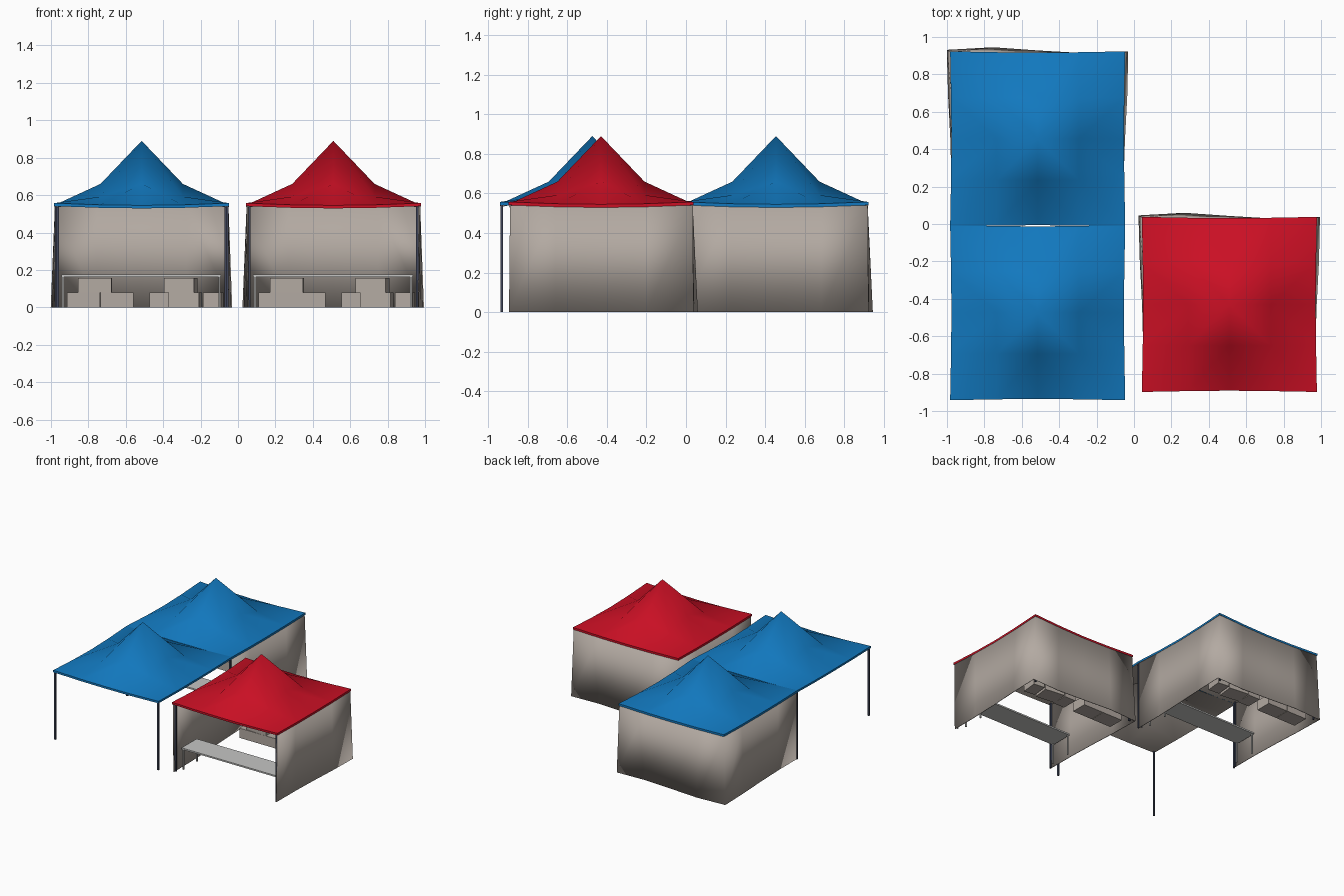
import bpy, bmesh, math
from mathutils import Matrix

if "Cube" in bpy.data.objects:
    bpy.data.objects.remove(bpy.data.objects["Cube"])


def material(name, r, g, b):
    m = bpy.data.materials.new(name)
    m.diffuse_color = (r, g, b, 1)
    m.use_nodes = True
    m.node_tree.nodes["Principled BSDF"].inputs["Base Color"].default_value = m.diffuse_color
    return m


BLUE = material("blue canvas", 0.006, 0.19, 0.52)
RED = material("red canvas", 0.60, 0.005, 0.018)
BEIGE = material("beige cloth", 0.45, 0.40, 0.36)
GREY = material("table grey", 0.56, 0.56, 0.55)
SLATE = material("post slate", 0.05, 0.06, 0.10)


def finish(bm, name, mats, loc=(0, 0, 0)):
    me = bpy.data.meshes.new(name)
    bm.to_mesh(me)
    bm.free()
    ob = bpy.data.objects.new(name, me)
    ob.location = loc
    for m in mats:
        me.materials.append(m)
    bpy.context.collection.objects.link(ob)
    return ob


def add_box(bm, x0, x1, y0, y1, z0, z1, turn=0):
    mat = (Matrix.Translation(((x0 + x1) / 2, (y0 + y1) / 2, (z0 + z1) / 2))
           @ Matrix.Rotation(turn, 4, 'Z')
           @ Matrix.Diagonal((x1 - x0, y1 - y0, z1 - z0, 1)))
    bmesh.ops.create_cube(bm, size=1, matrix=mat)


# Peaked canopy: 4 x 4 grid with a raised centre and sagging edges
HEIGHT = {(0, 0): 0.89, (0, 1): 0.66, (1, 1): 0.592,
          (0, 2): 0.545, (1, 2): 0.548, (2, 2): 0.557}


def canopy(name, cx, cy, mat):
    bm = bmesh.new()
    top, low = {}, {}
    for i in range(-2, 3):
        for j in range(-2, 3):
            a, b = sorted((abs(i), abs(j)))
            pos = [0, 0.22, 0.468]
            x, y = math.copysign(pos[abs(i)], i), math.copysign(pos[abs(j)], j)
            if abs(i) == 2:
                x *= (0.985, 0.99, 1)[abs(j)]
            if abs(j) == 2:
                y *= (0.985, 0.99, 1)[abs(i)]
            z = HEIGHT[(a, b)]
            top[i, j] = bm.verts.new((x, y, z))
            low[i, j] = bm.verts.new((x, y, z - 0.016))
    for i in range(-2, 2):
        for j in range(-2, 2):
            q = [(i, j), (i + 1, j), (i + 1, j + 1), (i, j + 1)]
            if (i + 0.5) * (j + 0.5) < 0:      # creases radiate from the peak
                q = q[1:] + q[:1]
            for t in ((q[0], q[1], q[2]), (q[0], q[2], q[3])):
                bm.faces.new([top[k] for k in t]).smooth = True
                f = bm.faces.new([low[k] for k in reversed(t)])
                f.smooth = True
                f.material_index = 1
    ring = ([(i, -2) for i in range(-2, 2)] + [(2, j) for j in range(-2, 2)]
            + [(i, 2) for i in range(2, -2, -1)] + [(-2, j) for j in range(2, -2, -1)])
    for k, p in enumerate(ring):
        n = ring[(k + 1) % len(ring)]
        f = bm.faces.new((low[p], low[n], top[n], top[p]))
        for e in f.edges:
            e.smooth = False
    finish(bm, name, [mat, BEIGE], (cx, cy, 0))


# Cloth wall on left, back and right, wavy and flared at the ground
def walls(name, cx, cy):
    upper = [(-.462, -.46), (-.458, -.23), (-.456, 0), (-.458, .23), (-.462, .462),
             (-.24, .46), (0, .456), (.24, .46), (.462, .462),
             (.458, .23), (.456, 0), (.458, -.23), (.462, -.46)]
    lower = [(-.455, -.465), (-.456, -.23), (-.464, 0), (-.476, .23), (-.484, .474),
             (-.24, .487), (0, .47), (.24, .456), (.482, .466),
             (.476, .23), (.464, 0), (.456, -.23), (.455, -.465)]
    bm = bmesh.new()
    rows = [[bm.verts.new((x, y, z)) for x, y in pts]
            for pts, z in ((lower, 0), (upper, 0.54))]
    for k in range(len(upper) - 1):
        f = bm.faces.new((rows[0][k + 1], rows[0][k], rows[1][k], rows[1][k + 1]))
        f.smooth = True
    ob = finish(bm, name, [BEIGE], (cx, cy, 0))
    ob.data.set_sharp_from_angle(angle=math.radians(30))
    mod = ob.modifiers.new("cloth thickness", 'SOLIDIFY')
    mod.thickness = 0.006
    mod.offset = 0


# Four thin corner posts
def posts(name, cx, cy):
    bm = bmesh.new()
    for sx in (-1, 1):
        for sy in (-1, 1):
            x, y = sx * 0.448, sy * 0.448
            if name.startswith("front"):
                x, y = sx * 0.458, sy * 0.458
            add_box(bm, x - .006, x + .006, y - .006, y + .006, 0, 0.545)
    finish(bm, name, [SLATE], (cx, cy, 0))


# Long table with end frames
def table(name, cx, cy):
    bm = bmesh.new()
    add_box(bm, -.43, .425, -.40, -.21, .163, .175)
    for x in (-.425, .41):
        for y in (-.395, -.225):
            add_box(bm, x, x + .01, y, y + .01, 0, .163)
    finish(bm, name, [GREY], (cx, cy, 0))


# Stacked boxes along the back wall: x start, x end, level, turn
BOXES = [(-.40, -.222, 0, 0), (-.22, -.043, 0, 0), (.043, .145, 0, 0),
         (.148, .315, 0, -.12), (.335, .43, 0, -.1),
         (-.337, -.16, 1, -.04), (.128, .29, 1, -.15)]


def boxes(name, cx, cy):
    bm = bmesh.new()
    for x0, x1, level, turn in BOXES:
        z = level * 0.08
        add_box(bm, x0, x1, .29, .42, z, z + 0.078, turn)
    finish(bm, name, [BEIGE], (cx, cy, 0))


# Three stalls; the front blue one is an open shelter
for label, cx, cy, mat, closed in (("back_blue", -.515, .455, BLUE, True),
                                   ("front_blue", -.515, -.474, BLUE, False),
                                   ("red", .51, -.43, RED, True)):
    canopy(label + "_canopy", cx, cy, mat)
    posts(label + "_posts", cx, cy)
    if closed:
        walls(label + "_walls", cx, cy)
        table(label + "_table", cx, cy)
        boxes(label + "_boxes", cx, cy)
